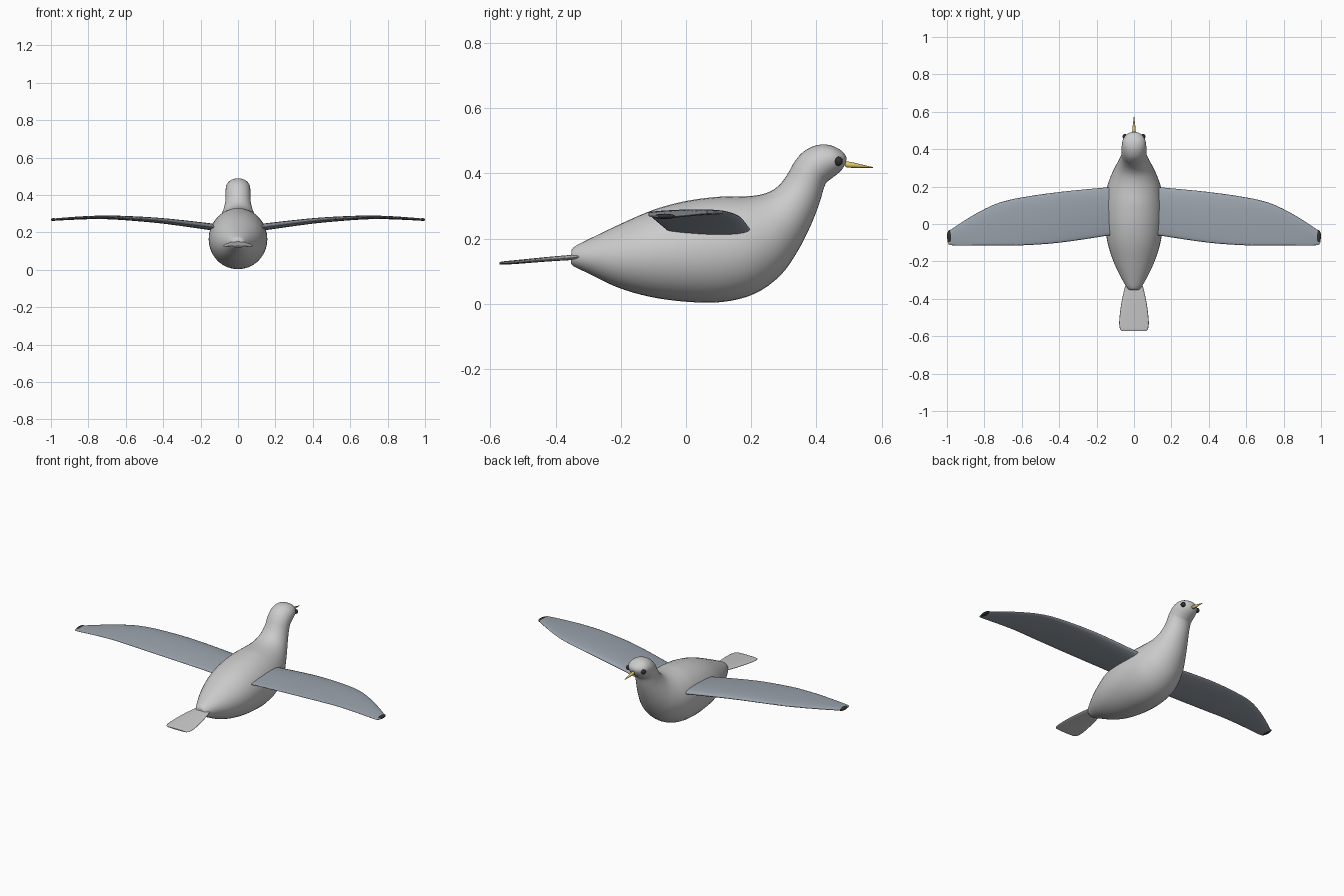
import bpy, bmesh, math
from mathutils import Vector


def material(name, rgb):
    m = bpy.data.materials.new(name)
    m.diffuse_color = (*rgb, 1)
    return m


SLATE = material("slate", (0.33, 0.37, 0.42))
DARK = material("dark", (0.03, 0.03, 0.03))
YELLOW = material("yellow", (0.75, 0.56, 0.13))


def spline(stations, steps=4):
    """Catmull-Rom interpolation of section parameters."""
    pts = [stations[0], *stations, stations[-1]]
    out = []
    for a, b, c, d in zip(pts, pts[1:], pts[2:], pts[3:]):
        for i in range(steps):
            t = i / steps
            out.append([0.5 * (2 * q + (r - p) * t + (2 * p - 5 * q + 4 * r - s) * t * t
                               + (3 * q - p - 3 * r + s) * t ** 3)
                        for p, q, r, s in zip(a, b, c, d)])
    return out + [list(stations[-1])]


def finish(ob, mat, mirror):
    if mat:
        ob.data.materials.append(mat)
    ob.data.shade_smooth()
    if mirror:
        ob.modifiers.new("mirror", 'MIRROR')


def loft(name, rings, mat=None, mirror=False):
    bm = bmesh.new()
    loops = [[bm.verts.new(p) for p in ring] for ring in rings]
    n = len(loops[0])
    for a, b in zip(loops, loops[1:]):
        for i in range(n):
            j = (i + 1) % n
            bm.faces.new((a[i], a[j], b[j], b[i]))
    bm.faces.new(loops[0])
    bm.faces.new(loops[-1])
    bmesh.ops.recalc_face_normals(bm, faces=bm.faces)
    me = bpy.data.meshes.new(name)
    bm.to_mesh(me)
    bm.free()
    ob = bpy.data.objects.new(name, me)
    bpy.context.collection.objects.link(ob)
    finish(ob, mat, mirror)
    return ob


def angles(n):
    return [2 * math.pi * i / n for i in range(n)]


def ellipsoid(name, loc, radii, mat):
    bpy.ops.mesh.primitive_uv_sphere_add(segments=20, ring_count=12, location=(0, 0, 0))
    ob = bpy.context.object
    ob.name = name
    for v in ob.data.vertices:
        v.co = Vector(loc) + Vector([c * r for c, r in zip(v.co, radii)])
    finish(ob, mat, True)


# Body, neck and head: sections given as top (y, z), bottom (y, z), half width
BODY = [
    (-0.352, 0.152, -0.352, 0.132, 0.015),
    (-0.346, 0.172, -0.348, 0.117, 0.032),
    (-0.30, 0.197, -0.30, 0.093, 0.062),
    (-0.20, 0.245, -0.21, 0.050, 0.108),
    (-0.10, 0.288, -0.11, 0.021, 0.140),
    (0.00, 0.315, 0.00, 0.006, 0.155),
    (0.10, 0.328, 0.11, 0.005, 0.156),
    (0.17, 0.329, 0.21, 0.030, 0.146),
    (0.22, 0.333, 0.29, 0.087, 0.124),
    (0.26, 0.345, 0.345, 0.165, 0.100),
    (0.29, 0.368, 0.385, 0.245, 0.081),
    (0.313, 0.400, 0.410, 0.310, 0.069),
    (0.333, 0.435, 0.427, 0.365, 0.066),
    (0.36, 0.466, 0.445, 0.383, 0.066),
    (0.40, 0.486, 0.462, 0.396, 0.064),
    (0.44, 0.487, 0.479, 0.412, 0.055),
    (0.472, 0.473, 0.490, 0.432, 0.034),
    (0.487, 0.460, 0.493, 0.447, 0.010),
]
rings = []
for ty, tz, by, bz, w in spline(BODY):
    rings.append([(w * math.sin(a),
                   (ty + by) / 2 + (ty - by) / 2 * math.cos(a),
                   (tz + bz) / 2 + (tz - bz) / 2 * math.cos(a)) for a in angles(36)])
loft("body", rings)

# Wings: x, leading y, trailing y, centre z, thickness
WING = [
    (0.08, 0.200, -0.050, 0.219, 0.036),
    (0.14, 0.196, -0.062, 0.229, 0.035),
    (0.40, 0.171, -0.100, 0.261, 0.028),
    (0.60, 0.142, -0.114, 0.276, 0.022),
    (0.72, 0.114, -0.115, 0.280, 0.018),
    (0.82, 0.069, -0.115, 0.278, 0.016),
    (0.91, 0.016, -0.115, 0.273, 0.014),
    (0.97, -0.024, -0.114, 0.269, 0.012),
    (0.99, -0.038, -0.109, 0.268, 0.010),
    (0.997, -0.050, -0.095, 0.267, 0.004),
]
rings = []
for x, lead, trail, z, t in spline(WING):
    rings.append([(x, (lead + trail) / 2 + (lead - trail) / 2 * math.cos(a),
                   z + t / 2 * math.sin(a) * (1 + 0.35 * math.cos(a))) for a in angles(24)])
loft("wings", rings, SLATE, mirror=True)
ellipsoid("wing_tips", (0.986, -0.066, 0.268), (0.014, 0.034, 0.008), DARK)

# Tail fan: y, half width, centre z, thickness
TAIL = [
    (-0.31, 0.040, 0.146, 0.016),
    (-0.35, 0.052, 0.142, 0.016),
    (-0.43, 0.069, 0.136, 0.014),
    (-0.52, 0.079, 0.128, 0.012),
    (-0.56, 0.075, 0.125, 0.010),
    (-0.573, 0.064, 0.124, 0.006),
]
loft("tail", [[(w * math.cos(a), y, z + t / 2 * math.sin(a)) for a in angles(24)]
              for y, w, z, t in spline(TAIL)])

# Beak
loft("beak", [[(r * math.cos(a), y, z + r * math.sin(a)) for a in angles(16)]
              for y, z, r in [(0.488, 0.428, 0.006), (0.494, 0.427, 0.0095),
                              (0.51, 0.4255, 0.0085), (0.574, 0.418, 0.001)]], YELLOW)

# Eyes
ellipsoid("eyes", (0.049, 0.468, 0.437), (0.013, 0.013, 0.014), DARK)
